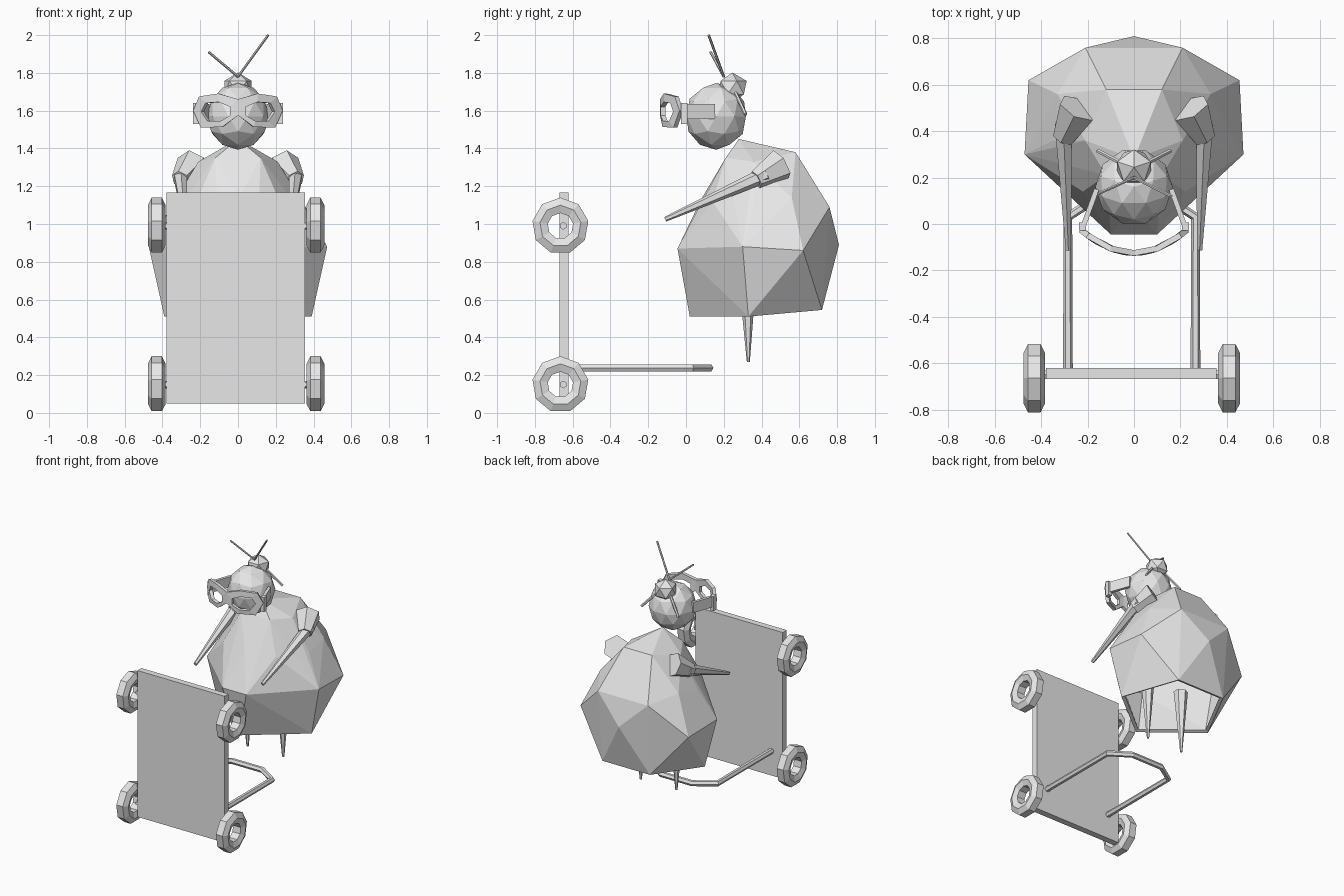
import bpy, bmesh, math
from mathutils import Vector, Matrix

cube = bpy.data.objects.get("Cube")
if cube:
    bpy.data.objects.remove(cube)

# Single plain material
GREY = (0.8, 0.8, 0.8, 1)
grey = bpy.data.materials.new("plain grey")
grey.diffuse_color = GREY
grey.use_nodes = True
grey.node_tree.nodes["Principled BSDF"].inputs["Base Color"].default_value = GREY


def finish(name, bm):
    bmesh.ops.recalc_face_normals(bm, faces=bm.faces)
    me = bpy.data.meshes.new(name)
    bm.to_mesh(me)
    bm.free()
    me.materials.append(grey)
    ob = bpy.data.objects.new(name, me)
    bpy.context.collection.objects.link(ob)
    return ob


def cone(name, a, b, r1, r2, n=6):
    """Tapered rod from point a to point b."""
    a, b = Vector(a), Vector(b)
    d = b - a
    m = Matrix.Translation((a + b) / 2) @ d.to_track_quat('Z', 'Y').to_matrix().to_4x4()
    bm = bmesh.new()
    bmesh.ops.create_cone(bm, cap_ends=True, segments=n, radius1=r1, radius2=r2,
                          depth=d.length, matrix=m)
    return finish(name, bm)


def ball(name, centre, radii, level):
    bm = bmesh.new()
    m = Matrix.Translation(centre) @ Matrix.Diagonal((*radii, 1)) @ Matrix.Rotation(math.pi / 2, 4, 'Z')
    bmesh.ops.create_icosphere(bm, subdivisions=level, radius=1, matrix=m)
    return finish(name, bm)


def block(name, centre, size, rot=0):
    bm = bmesh.new()
    m = Matrix.Translation(centre) @ Matrix.Rotation(rot, 4, 'Z') @ Matrix.Diagonal((*size, 1))
    bmesh.ops.create_cube(bm, size=1, matrix=m)
    return finish(name, bm)


def wheel(name, cx, cz):
    """Faceted ring turned about the x axis."""
    prof = [(.15, -.027), (.15, .027), (.11, .047), (.068, .032), (.068, -.032), (.11, -.047)]
    n, k = 9, len(prof)
    bm = bmesh.new()
    rings = []
    for i in range(n):
        t = 2 * math.pi * i / n
        rings.append([bm.verts.new((cx + x, -.665 + r * math.sin(t), cz + r * math.cos(t)))
                      for r, x in prof])
    for i in range(n):
        p, q = rings[i], rings[(i + 1) % n]
        for j in range(k):
            bm.faces.new((p[j], p[(j + 1) % k], q[(j + 1) % k], q[j]))
    return finish(name, bm)


# Body: faceted hollow shell, open underneath
half = [(0, .02, .51), (.39, .33, .51), (.2, .72, .545),
        (.1, -.045, .87), (.472, .3, .88), (.455, .62, .86), (0, .81, .89),
        (0, .08, 1.13), (.22, .14, 1.12), (.35, .36, 1.1), (.33, .56, 1.14), (.21, .76, 1.09),
        (.12, .58, 1.38), (.21, .36, 1.33), (.12, .21, 1.35), (0, .28, 1.45)]
bm = bmesh.new()
for x, y, z in half:
    bm.verts.new((x, y, z))
    if x:
        bm.verts.new((-x, y, z))
bmesh.ops.convex_hull(bm, input=bm.verts)
under = [f for f in bm.faces if all(v.co.z < .56 for v in f.verts)]
bmesh.ops.delete(bm, geom=under, context='FACES')
body = finish("body", bm)
shell = body.modifiers.new("thickness", 'SOLIDIFY')
shell.thickness = .03

# Head, crest and antennae
ball("head", (0, .16, 1.57), (.167, .165, .177), 2)
ball("crest", (0, .245, 1.722), (.085, .085, .08), 1)
cone("left_antenna", (0, .2, 1.78), (.16, .12, 2.0), .007, .007)
cone("right_antenna", (0, .2, 1.78), (-.155, .13, 1.91), .007, .007)

# Goggles: curved plate with a cut-out for each eye
outer = [(0, 1.66), (.1, 1.69), (.2, 1.675), (.23, 1.6), (.19, 1.51), (.08, 1.515), (0, 1.575)]
inner = [(.04, 1.62), (.1, 1.645), (.165, 1.64), (.188, 1.595), (.155, 1.545), (.09, 1.545), (.04, 1.575)]
bm = bmesh.new()
for s in (1, -1):
    a, b = [[bm.verts.new((s * x, -.125 + 1.9 * x * x, z)) for x, z in pts] for pts in (outer, inner)]
    for i in range(7):
        j = (i + 1) % 7
        f = (a[i], a[j], b[j], b[i])
        bm.faces.new(f if s > 0 else f[::-1])
bmesh.ops.remove_doubles(bm, verts=bm.verts, dist=.001)
goggles = finish("goggles", bm)
rim = goggles.modifiers.new("thickness", 'SOLIDIFY')
rim.thickness = .025
rim.offset = 0

for side, s in (("left", 1), ("right", -1)):
    # Goggle arms and the small rods behind the head
    block(side + "_goggle_hinge", (s * .222, -.01, 1.585), (.03, .035, .11))
    block(side + "_goggle_arm", (s * .19, .07, 1.595), (.022, .17, .08), s * .35)
    cone(side + "_head_rod", (s * .05, .26, 1.7), (s * .155, .315, 1.58), .01, .01)
    # Sleeve and tapering arm
    cone(side + "_sleeve", (s * .24, .5, 1.31), (s * .305, .37, 1.235), .09, .05)
    cone(side + "_arm", (s * .305, .43, 1.265), (s * .283, -.11, 1.025), .042, .013)
    # Spiky leg
    cone(side + "_leg", (s * .15, .325, .75), (s * .15, .33, .27), .05, .008)
    # Wheels
    for end, z in (("upper", .99), ("lower", .15)):
        wheel(f"{side}_{end}_wheel", -.01 + s * .42, z)

# Upright cart board
block("board", (-.012, -.645, .608), (.735, .048, 1.115))

# Axles joining the wheels through the board
for end, z in (("upper", .99), ("lower", .15)):
    for s in (1, -1):
        cone(f"{end}_axle_{'left' if s > 0 else 'right'}", (s * .3 - .01, -.65, z),
             (s * .385 - .01, -.65, z), .02, .02)

# U-shaped handle rail
path = [(.265, -.63), (.265, .03), (.12, .125), (-.14, .125), (-.285, .03), (-.285, -.63)]
cu = bpy.data.curves.new("handle", 'CURVE')
cu.dimensions = '3D'
sp = cu.splines.new('POLY')
sp.points.add(len(path) - 1)
for p, (x, y) in zip(sp.points, path):
    p.co = (x, y, .238, 1)
cu.bevel_depth = .021
cu.bevel_resolution = 1
cu.use_fill_caps = True
cu.materials.append(grey)
handle = bpy.data.objects.new("handle", cu)
bpy.context.collection.objects.link(handle)
bpy.ops.object.select_all(action='DESELECT')
handle.select_set(True)
bpy.context.view_layer.objects.active = handle
bpy.ops.object.convert(target='MESH')
bpy.ops.object.shade_flat()
